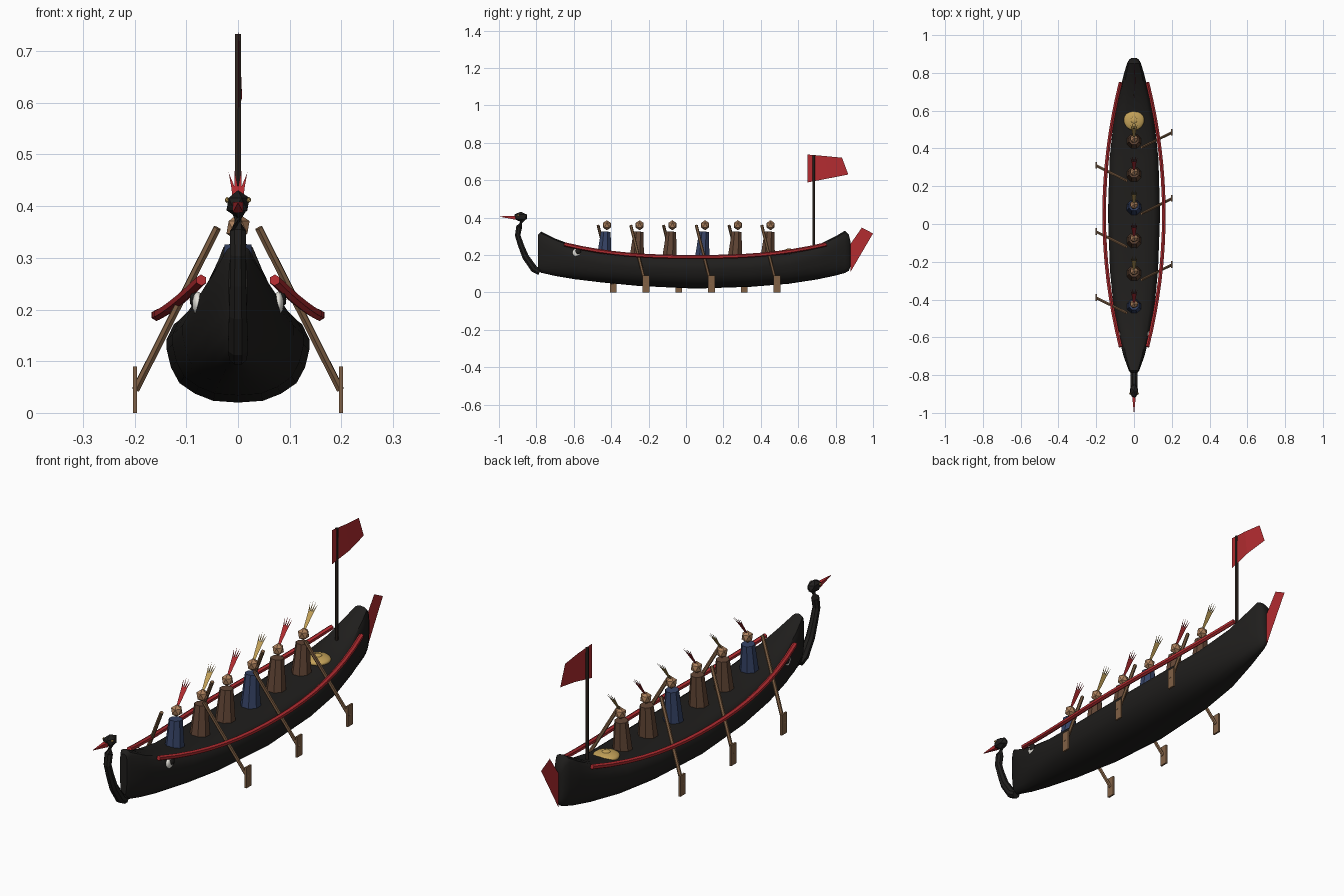
import bpy, bmesh, math
from mathutils import Vector

if "Cube" in bpy.data.objects:
    bpy.data.objects.remove(bpy.data.objects["Cube"])


def mat(name, r, g, b):
    m = bpy.data.materials.new(name)
    m.diffuse_color = (r, g, b, 1)
    m.use_nodes = True
    m.node_tree.nodes["Principled BSDF"].inputs["Base Color"].default_value = m.diffuse_color
    return m


BLACK = mat("black_lacquer", .014, .013, .012)
RED = mat("red", .45, .025, .03)
WOOD = mat("wood", .22, .12, .06)
BROWN = mat("brown_cloth", .12, .06, .035)
BLUE = mat("blue_cloth", .035, .055, .13)
SKIN = mat("skin", .42, .22, .11)
GOLD = mat("gold", .55, .36, .10)
WHITE = mat("white", .8, .78, .72)
POLE = mat("dark_wood", .03, .02, .015)


def mesh(name, verts, faces, m, smooth=False):
    me = bpy.data.meshes.new(name)
    me.from_pydata(verts, [], faces)
    ob = bpy.data.objects.new(name, me)
    bpy.context.collection.objects.link(ob)
    me.materials.append(m)
    bm = bmesh.new()
    bm.from_mesh(me)
    bmesh.ops.recalc_face_normals(bm, faces=bm.faces)
    bm.to_mesh(me)
    bm.free()
    if smooth:
        bpy.ops.object.select_all(action='DESELECT')
        ob.select_set(True)
        bpy.context.view_layer.objects.active = ob
        bpy.ops.object.shade_smooth_by_angle(angle=math.radians(40))
    return ob


def loft(name, rings, m, smooth=False):
    n = len(rings[0])
    verts = [v for r in rings for v in r]
    faces = [(i * n + j, i * n + (j + 1) % n, (i + 1) * n + (j + 1) % n, (i + 1) * n + j)
             for i in range(len(rings) - 1) for j in range(n)]
    faces += [tuple(range(n)), tuple(range(len(verts) - n, len(verts)))]
    return mesh(name, verts, faces, m, smooth)


def tube(name, pts, radii, m, sides=8, smooth=False):
    pts = [Vector(p) for p in pts]
    rings = []
    for i, p in enumerate(pts):
        d = (pts[min(i + 1, len(pts) - 1)] - pts[max(i - 1, 0)]).normalized()
        u = d.cross(Vector((0, 1, 0)) if abs(d.z) > .95 else Vector((0, 0, 1))).normalized()
        v = d.cross(u)
        angs = [2 * math.pi * (k + .5) / sides for k in range(sides)]
        rings.append([p + radii[i] * (u * math.cos(a) + v * math.sin(a)) for a in angs])
    return loft(name, rings, m, smooth)


def ball(name, loc, scale, m, sub=1, smooth=False):
    bpy.ops.mesh.primitive_ico_sphere_add(subdivisions=sub, radius=1, location=loc)
    ob = bpy.context.object
    ob.name = name
    ob.scale = scale
    ob.data.materials.append(m)
    if smooth:
        bpy.ops.object.shade_smooth()
    return ob


def box(name, loc, size, m):
    bpy.ops.mesh.primitive_cube_add(size=1, location=loc)
    ob = bpy.context.object
    ob.name = name
    ob.scale = size
    ob.data.materials.append(m)


# hull: one rounded section scaled along stations (y, half width, bottom, top)
half = [(0, 0), (.35, .02), (.6, .1), (.82, .22), (.94, .4), (1, .6), (1, .72),
        (.9, .89), (.76, .96), (.4, .99), (0, 1)]
section = half + [(-x, z) for x, z in half[-2:0:-1]]
stations = [(-.79, .018, .12, .31), (-.775, .028, .105, .325), (-.7, .055, .088, .288),
            (-.6, .081, .071, .25), (-.45, .107, .053, .215), (-.25, .127, .034, .197),
            (.05, .138, .02, .19), (.35, .129, .03, .195), (.55, .107, .046, .21),
            (.7, .077, .069, .25), (.8, .052, .09, .3), (.85, .037, .104, .33),
            (.87, .026, .115, .31), (.88, .012, .14, .27)]
loft("hull", [[(x * w, y, b + z * (t - b)) for x, z in section] for y, w, b, t in stations],
     BLACK, True)

# curved outer rails
for side, s in (("left", -1), ("right", 1)):
    path = []
    for i in range(17):
        u = i / 8 - 1
        path.append((s * (.158 - .087 * u * u), .05 + .7 * u, .189 + .068 * abs(u) ** 2.5))
    tube("rail_" + side, path, [.011] * 17, RED, 6, True)
    # painted hull eyes
    ball("hull_eye_" + side, (s * .078, -.585, .212), (.011, .023, .023), WHITE, 2, True)
    ball("hull_pupil_" + side, (s * .083, -.577, .219), (.011, .016, .016), BLACK, 2, True)
    ball("bird_eye_" + side, (s * .021, -.897, .412), (.005, .006, .006), GOLD)

# bird figurehead
tube("bird_neck", [(0, -.782, .108), (0, -.812, .125), (0, -.858, .19), (0, -.882, .25),
                   (0, -.9, .305), (0, -.892, .35), (0, -.872, .395)],
     [.018, .021, .019, .017, .016, .017, .018], BLACK, 8)
ball("bird_head", (0, -.884, .404), (.025, .04, .027), BLACK)
tube("bird_beak", [(0, -.91, .398), (0, -1, .406)], [.014, .001], RED, 4)

# tail fin at the stern
mesh("tail_fin", [(0, .873, .25), (0, .94, .346), (0, 1, .315), (0, .88, .11)],
     [(0, 1, 2, 3)], RED)

# mast and banner
tube("mast", [(0, .683, .22), (0, .683, .733)], [.007, .007], POLE, 6)
mesh("banner", [(0, .65, .737), (.003, .74, .729), (0, .834, .72), (0, .868, .63),
                (.008, .76, .609), (0, .65, .588)],
     [(0, 1, 4, 5), (1, 2, 3, 4)], RED)

# round gong on the aft deck
ball("gong", (0, .55, .212), (.054, .054, .018), GOLD, 3, True)
ball("gong_boss", (0, .55, .228), (.018, .018, .007), GOLD, 2, True)

# crew with feather fans and paddles on alternating sides
robes = [BLUE, BROWN, BROWN, BLUE, BROWN, BROWN]
for i, robe in enumerate(robes):
    y = -.435 + .175 * i
    s = -1 if i % 2 == 0 else 1
    tube(f"robe_{i}", [(0, y - .003, .185), (0, y + .006, .325)], [.042, .028], robe, 8, False)
    ball(f"head_{i}", (0, y + .012, .359), (.025, .025, .027), SKIN)

    # flat fan in a tilted plane: tapering base, then narrow barbs
    def fan(x, t):
        return (x, y + .015 + .075 * t, .372 + .1 * t)
    verts = [fan(-.005, 0), fan(.005, 0), fan(.013, .65), fan(-.013, .65)]
    faces = [(0, 1, 2, 3)]
    for k in range(4):
        a, n = -.013 + .0065 * k, len(verts)
        tip = (-.018, -.007, .007, .018)[k]
        verts += [fan(a, .65), fan(a + .0065, .65), fan(tip, 1 if k in (1, 2) else .93)]
        faces.append((n, n + 1, n + 2))
    mesh(f"feathers_{i}", verts, faces, RED if i % 2 == 0 else GOLD)

    tube(f"paddle_shaft_{i}", [(s * .04, y - .035, .358), (s * .198, y + .043, .045)],
         [.008, .008], WOOD, 6)
    box(f"paddle_blade_{i}", (s * .199, y + .046, .045), (.008, .036, .09), WOOD)
